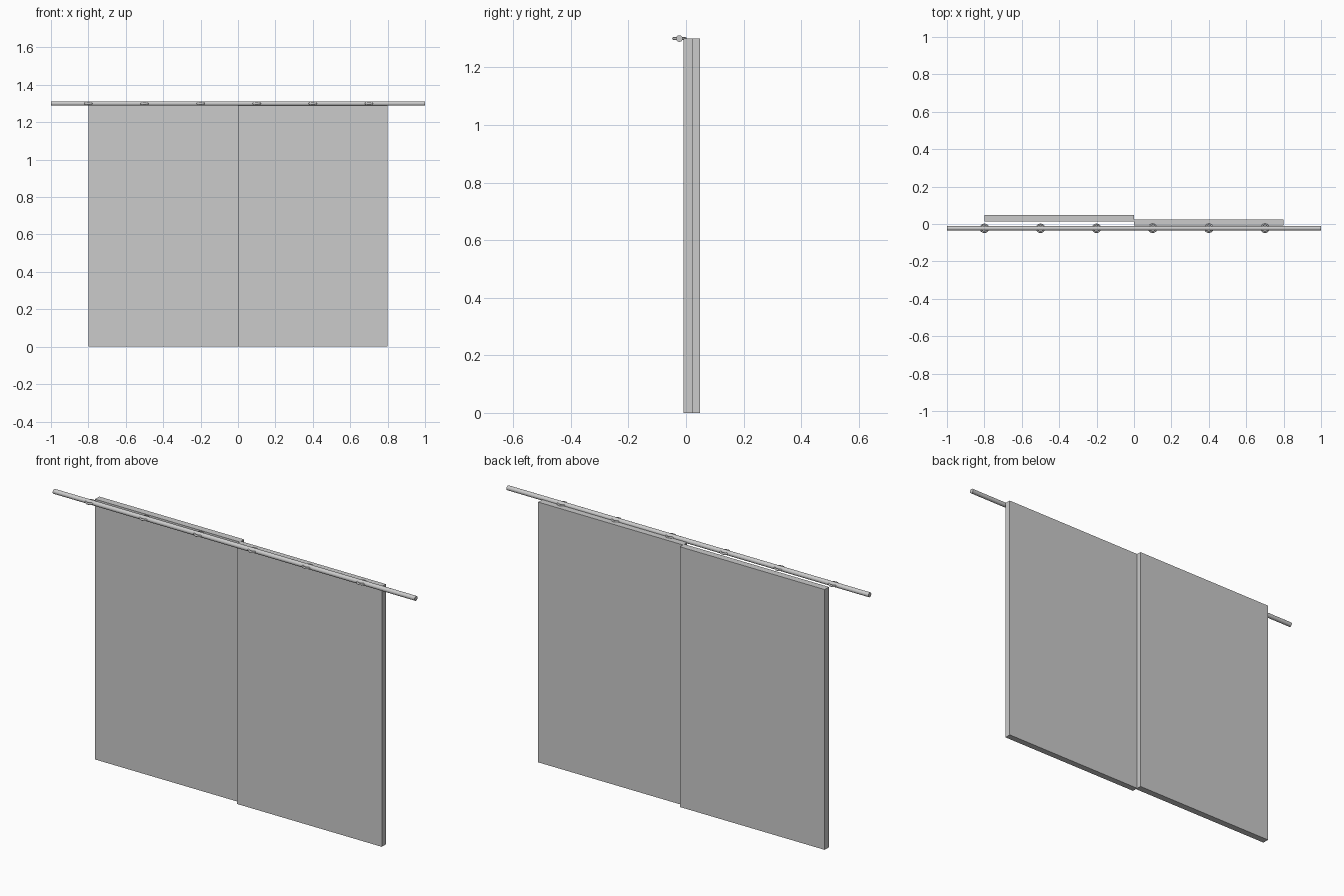
import bpy, math

if "Cube" in bpy.data.objects:
    bpy.data.objects.remove(bpy.data.objects["Cube"])

ROD_Y, TOP = -0.023, 1.30


def panel(name, x0, x1, y0, y1):
    bpy.ops.mesh.primitive_cube_add(size=1, location=((x0 + x1) / 2, (y0 + y1) / 2, TOP / 2))
    ob = bpy.context.object
    ob.name = name
    ob.scale = (x1 - x0, y1 - y0, TOP)
    bpy.ops.object.transform_apply(location=False, rotation=False, scale=True)


# Two flat curtain panels, the left one set further back
panel("curtain_left", -0.8, 0.0, 0.014, 0.048)
panel("curtain_right", 0.0, 0.8, -0.008, 0.024)

# Curtain rod along x
bpy.ops.mesh.primitive_cylinder_add(vertices=32, radius=0.0115, depth=2,
                                    location=(0, ROD_Y, TOP),
                                    rotation=(0, math.pi / 2, 0))
bpy.context.object.name = "curtain_rod"
bpy.ops.object.shade_smooth_by_angle()

# Six flat-lying rings spaced along the rod
for i in range(6):
    bpy.ops.mesh.primitive_torus_add(major_radius=0.02, minor_radius=0.005,
                                     major_segments=48, minor_segments=12,
                                     location=(-0.8 + 0.3 * i, ROD_Y, TOP))
    bpy.context.object.name = f"curtain_ring_{i + 1}"
    bpy.ops.object.shade_smooth_by_angle()
